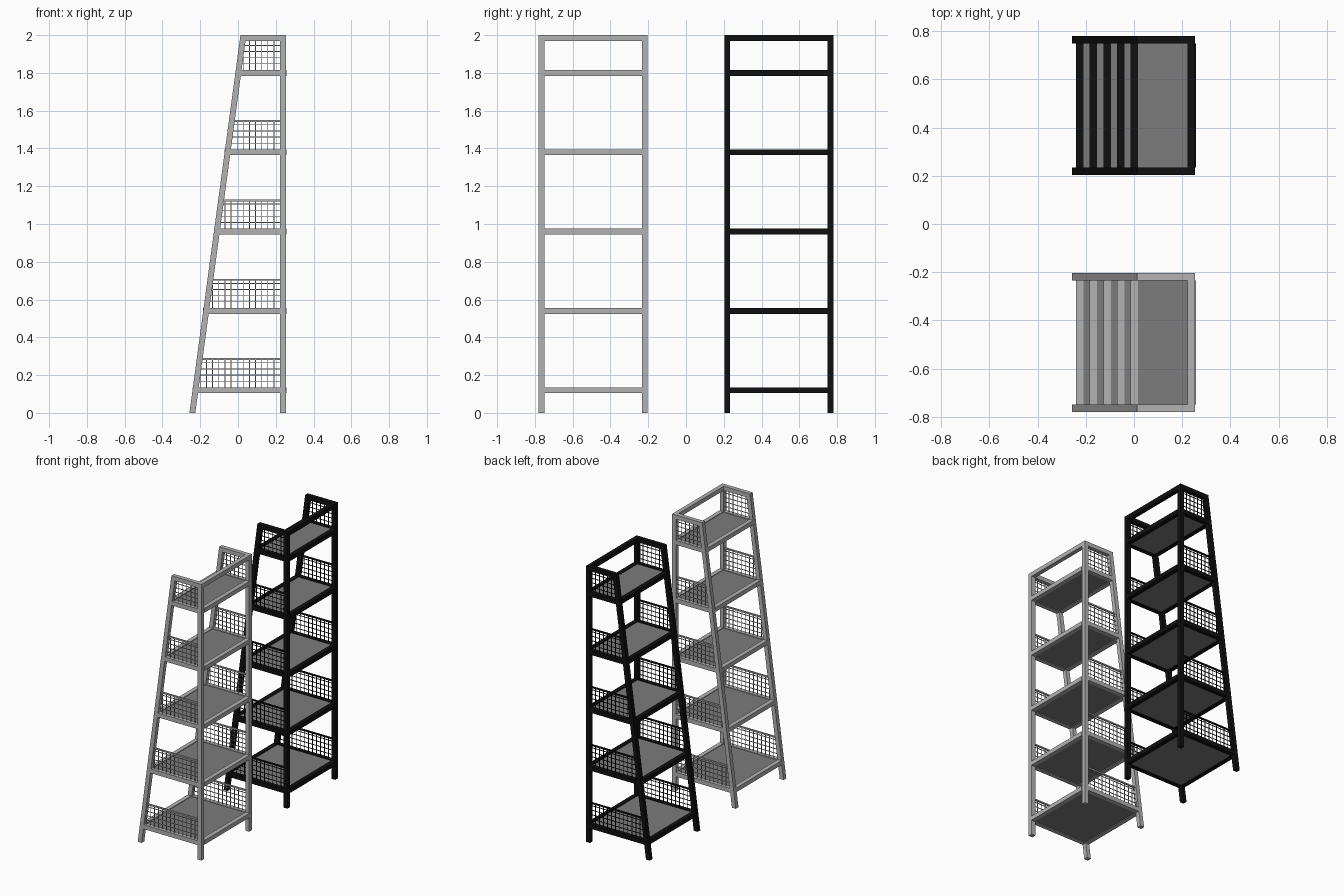
import bpy, bmesh

if "Cube" in bpy.data.objects:
    bpy.data.objects.remove(bpy.data.objects["Cube"])

W = 0.031                      # tube width
SLOPE = 0.135                  # lean of the front legs
X0, XB = -0.257, 0.257         # overall front and back
PX = 0.223                     # inner face of the upright posts
SHELVES = [0.12 + 0.42 * i for i in range(5)]


def material(name, v):
    m = bpy.data.materials.new(name)
    m.diffuse_color = (v, v, v, 1)
    m.use_nodes = True
    m.node_tree.nodes["Principled BSDF"].inputs["Base Color"].default_value = m.diffuse_color
    return m


def lean(z, inset=0.0):
    """x of the leaning leg's outer face at height z, plus an inset"""
    return X0 + SLOPE * z + inset


def prism(bm, profile, y0, y1):
    """extrude an (x, z) outline from y0 to y1"""
    a = [bm.verts.new((x, y0, z)) for x, z in profile]
    b = [bm.verts.new((x, y1, z)) for x, z in profile]
    bm.faces.new(a)
    bm.faces.new(b[::-1])
    for i in range(len(a)):
        j = (i + 1) % len(a)
        bm.faces.new((a[j], a[i], b[i], b[j]))


def box(bm, x0, x1, y0, y1, z0, z1):
    prism(bm, [(x0, z0), (x1, z0), (x1, z1), (x0, z1)], y0, y1)


def side_bar(bm, z0, z1, y0, y1, x1=PX):
    """bar from the leaning leg to the post, mitred to the leg"""
    prism(bm, [(lean(z0, W), z0), (x1, z0), (x1, z1), (lean(z1, W), z1)], y0, y1)


def finish(bm, name, mat):
    bmesh.ops.recalc_face_normals(bm, faces=bm.faces)
    me = bpy.data.meshes.new(name)
    bm.to_mesh(me)
    bm.free()
    me.materials.append(mat)
    ob = bpy.data.objects.new(name, me)
    bpy.context.collection.objects.link(ob)


def wire_panel(bm, zb, zt, yc):
    """grid of thin wires filling the trapezoid between leg and post"""
    r, step = 0.002, 0.0325
    z = zb + step
    while z < zt - 0.01:
        side_bar(bm, z - r, z + r, yc - r, yc + r)
        z += step
    x = PX - step
    while x > lean(zb, W) + 0.004:
        top = min(zt, (x - X0 - W) / SLOPE)
        if top > zb + 0.005:
            box(bm, x - r, x + r, yc - r, yc + r, zb, top)
        x -= step


def build_rack(tag, y0, y1, frame, panel):
    sides = [(y0, y0 + W), (y1 - W, y1)]
    # leaning legs and upright posts
    bm = bmesh.new()
    for a, b in sides:
        prism(bm, [(X0, 0), (X0 + W, 0), (lean(2, W), 2), (lean(2), 2)], a, b)
    finish(bm, tag + "_leaning_legs", frame)
    bm = bmesh.new()
    for a, b in sides:
        box(bm, PX, PX + W, a, b, 0, 2)
    finish(bm, tag + "_upright_posts", frame)
    # top frame: two side bars and one cross bar
    bm = bmesh.new()
    for a, b in sides:
        side_bar(bm, 2 - W, 2, a, b)
    box(bm, PX, PX + W, y0 + W, y1 - W, 2 - W, 2)
    finish(bm, tag + "_top_frame", frame)
    for i, zc in enumerate(SHELVES):
        zb, zt = zc - W / 2, zc + W / 2
        xf = lean(zc)
        # shelf frame
        bm = bmesh.new()
        for a, b in sides:
            side_bar(bm, zb, zt, a, b)
        box(bm, xf, xf + W, y0 + W, y1 - W, zb, zt)
        box(bm, XB - W, XB, y0 + W, y1 - W, zb, zt)
        finish(bm, f"{tag}_shelf_frame_{i + 1}", frame)
        # shelf board
        bm = bmesh.new()
        box(bm, xf + W, XB - W, y0 + W, y1 - W, zc - 0.011, zc + 0.011)
        finish(bm, f"{tag}_shelf_board_{i + 1}", panel)
        # wire side guards with a top rail
        bm = bmesh.new()
        top = 2 - W if i == 4 else zc + 0.165
        for a, b in sides:
            yc = (a + b) / 2
            wire_panel(bm, zt, top, yc)
            if i < 4:
                side_bar(bm, top - 0.005, top + 0.005, yc - 0.005, yc + 0.005)
        finish(bm, f"{tag}_wire_guards_{i + 1}", frame)


board = material("board_grey", 0.2)
build_rack("grey_rack", -0.781, -0.203, material("frame_grey", 0.45), board)
build_rack("black_rack", 0.203, 0.781, material("frame_black", 0.005), board)
